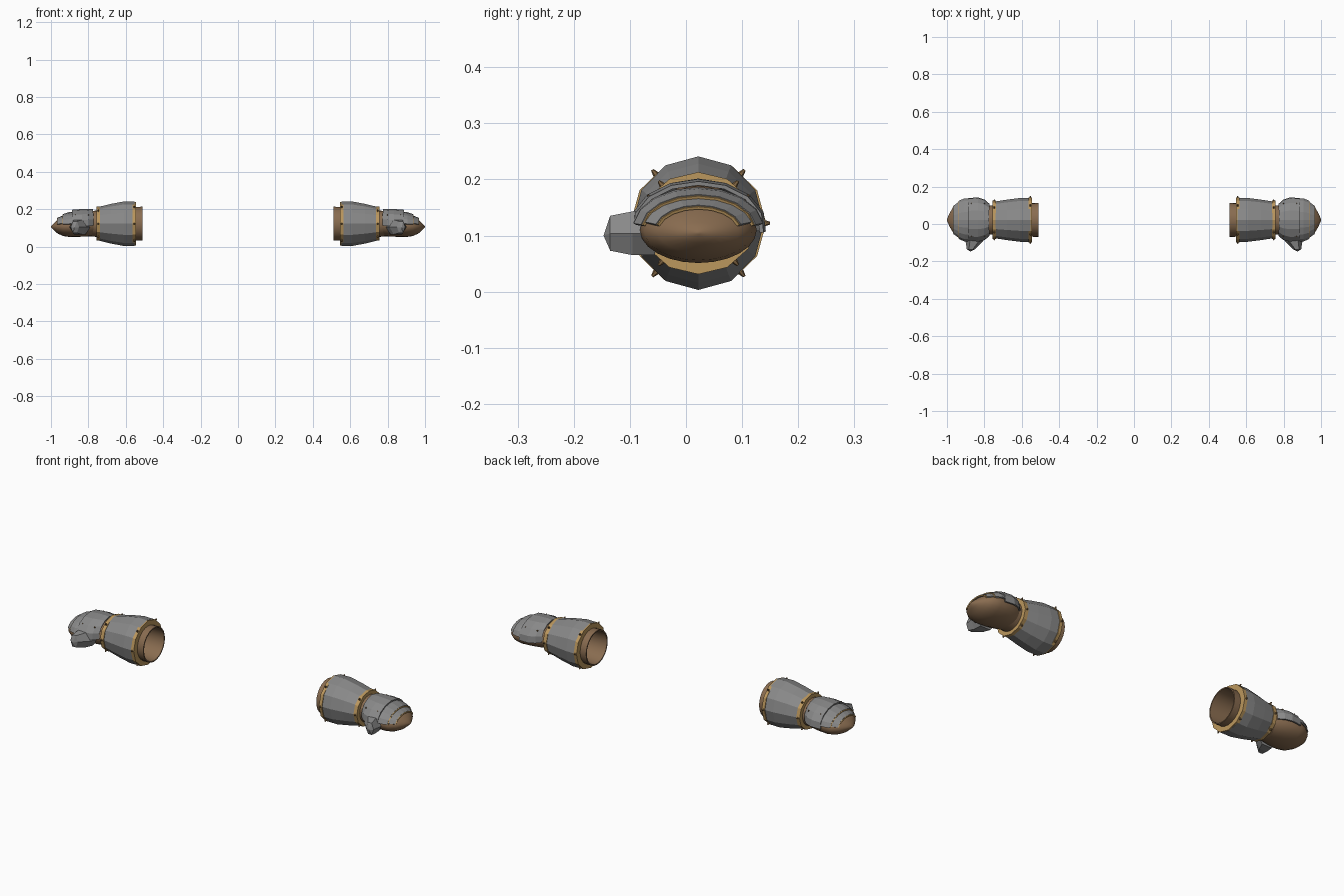
import bpy, bmesh
from math import sin, cos, pi, radians
from mathutils import Vector

if "Cube" in bpy.data.objects:
    bpy.data.objects.remove(bpy.data.objects["Cube"])

CY = 0.022  # sideways centre of each arm


def material(name, rgb):
    m = bpy.data.materials.new(name)
    m.use_nodes = True
    m.diffuse_color = (*rgb, 1)
    bsdf = next(n for n in m.node_tree.nodes if n.type == "BSDF_PRINCIPLED")
    bsdf.inputs["Base Color"].default_value = (*rgb, 1)
    bsdf.inputs["Roughness"].default_value = 0.8
    return m


LEATHER = material("brown leather", (0.25, 0.15, 0.08))
STEEL = material("grey steel", (0.25, 0.25, 0.25))
GOLD = material("gold trim", (0.50, 0.31, 0.11))
STUD = material("dark bronze studs", (0.22, 0.13, 0.055))


def finish(name, bm, mat, smooth=False, thickness=0):
    """Make the object and mirror it to the other arm."""
    if not thickness:
        bmesh.ops.recalc_face_normals(bm, faces=bm.faces)
    me = bpy.data.meshes.new(name)
    bm.to_mesh(me)
    bm.free()
    me.materials.append(mat)
    ob = bpy.data.objects.new(name, me)
    bpy.context.collection.objects.link(ob)
    if smooth:
        bpy.context.view_layer.objects.active = ob
        ob.select_set(True)
        bpy.ops.object.shade_smooth_by_angle(angle=radians(50))
        ob.select_set(False)
    if thickness:
        sol = ob.modifiers.new("Thickness", "SOLIDIFY")
        sol.thickness = thickness
        sol.offset = 0
    mir = ob.modifiers.new("Other arm", "MIRROR")
    mir.use_mirror_merge = False
    return ob


def loft(bm, rings, sides, start=0, sweep=360, caps=(), loop=False):
    """Skin elliptical rings (x, z centre, y radius, z radius) along x."""
    closed = sweep == 360
    count = sides if closed else sides + 1
    rows = []
    for x, z, ry, rz in rings:
        angles = [radians(start + sweep * i / sides) for i in range(count)]
        rows.append([bm.verts.new((x, CY + ry * cos(a), z + rz * sin(a))) for a in angles])
    pairs = list(zip(rows, rows[1:]))
    if loop:
        pairs.append((rows[-1], rows[0]))
    for a, b in pairs:
        for i in range(sides):
            j = (i + 1) % count
            bm.faces.new((a[i], a[j], b[j], b[i]))
    for c in caps:
        bm.faces.new(rows[c])
    return rows


# Leather sleeve, hollow at the elbow end
bm = bmesh.new()
loft(bm, [(0.66, 0.122, 0.078, 0.078), (0.51, 0.122, 0.085, 0.085),
          (0.51, 0.122, 0.091, 0.091), (0.62, 0.122, 0.088, 0.088),
          (0.74, 0.122, 0.078, 0.072), (0.80, 0.122, 0.078, 0.066)], 24, caps=(0, -1))
finish("sleeve", bm, LEATHER, smooth=True)

# Mitten-like leather hand
bm = bmesh.new()
loft(bm, [(0.76, 0.122, 0.072, 0.064), (0.80, 0.118, 0.092, 0.064),
          (0.85, 0.114, 0.102, 0.062), (0.90, 0.110, 0.104, 0.059),
          (0.935, 0.108, 0.096, 0.052), (0.965, 0.106, 0.072, 0.036),
          (0.985, 0.105, 0.038, 0.018), (1.0, 0.105, 0.004, 0.003)], 24, caps=(0, -1))
finish("hand", bm, LEATHER, smooth=True)

# Twelve-sided forearm armour
bm = bmesh.new()
loft(bm, [(0.553, 0.122, 0.117, 0.118), (0.61, 0.122, 0.117, 0.119),
          (0.68, 0.122, 0.108, 0.106), (0.745, 0.122, 0.098, 0.090),
          (0.745, 0.122, 0.076, 0.070), (0.553, 0.122, 0.089, 0.089)], 12, loop=True)
finish("forearm_armour", bm, STEEL)

# Gold bands at both ends of the armour
BANDS = {"elbow_band": (0.546, 0.563, 0.121, 0.117, 0.088),
         "wrist_band": (0.737, 0.757, 0.103, 0.091, 0.070)}
for name, (x0, x1, ry, rz, inner) in BANDS.items():
    bm = bmesh.new()
    loft(bm, [(x0, 0.122, ry, rz), (x1, 0.122, ry, rz),
              (x1, 0.122, inner, inner), (x0, 0.122, inner, inner)], 12, loop=True)
    finish(name, bm, GOLD)


def add_stud(bm, place, outward, size):
    """Small pointed rivet facing outward."""
    turn = Vector(outward).to_track_quat("Z", "Y").to_matrix().to_4x4()
    turn.translation = Vector(place)
    bmesh.ops.create_cone(bm, cap_ends=True, segments=6, radius1=size,
                          radius2=size * 0.35, depth=size * 2, matrix=turn)


# Studs round the bands
bm = bmesh.new()
for x0, x1, ry, rz, inner in BANDS.values():
    for angle in (0, 50, 130, 180, 230, 310):
        a = radians(angle)
        add_stud(bm, ((x0 + x1) / 2, CY + ry * cos(a), 0.122 + rz * sin(a)),
                 (0, cos(a), sin(a)), 0.007)
finish("band_studs", bm, STUD)

# Overlapping plates on the back of the hand
PLATES = {
    "hand_plate": ([(0.775, 0.122, 0.084, 0.074), (0.80, 0.120, 0.106, 0.078),
                    (0.835, 0.118, 0.118, 0.079), (0.888, 0.116, 0.114, 0.077)], -8),
    "knuckle_plate": ([(0.882, 0.114, 0.113, 0.069), (0.905, 0.113, 0.113, 0.067),
                       (0.935, 0.112, 0.100, 0.058)], 6),
    "finger_plate": ([(0.932, 0.110, 0.099, 0.054), (0.963, 0.108, 0.076, 0.043)], 14),
}
for name, (rings, start) in PLATES.items():
    bm = bmesh.new()
    loft(bm, rings, 8, start=start, sweep=180 - 2 * start)
    finish(name, bm, STEEL, thickness=0.007)
    # Thin gold edge at the front of each plate
    if name != "hand_plate":
        x, z, ry, rz = rings[-1]
        bm = bmesh.new()
        loft(bm, [(x - 0.002, z, ry, rz), (x + 0.003, z, ry - 0.003, rz - 0.002)],
             8, start=start, sweep=180 - 2 * start)
        finish(name + "_trim", bm, GOLD, thickness=0.005)

# Rivets on the hand plate
bm = bmesh.new()
for x in (0.80, 0.87):
    for angle in (40, 140):
        a = radians(angle)
        add_stud(bm, (x, CY + 0.112 * cos(a), 0.118 + 0.078 * sin(a)), (0, cos(a), sin(a)), 0.006)
finish("hand_rivets", bm, STUD)

# Faceted thumb guard, narrowing to a blunt point
bm = bmesh.new()
rows = []
for x, y, along, high in ((0.845, -0.055, 0.058, 0.045), (0.855, -0.095, 0.045, 0.045),
                          (0.872, -0.135, 0.022, 0.036)):
    rows.append([bm.verts.new((x + along * cos(i * pi / 3), y, 0.104 + high * sin(i * pi / 3)))
                 for i in range(6)])
for a, b in zip(rows, rows[1:]):
    for i in range(6):
        j = (i + 1) % 6
        bm.faces.new((a[i], a[j], b[j], b[i]))
tip = bm.verts.new((0.875, -0.147, 0.10))
for i in range(6):
    bm.faces.new((rows[-1][i], rows[-1][(i + 1) % 6], tip))
bm.faces.new(rows[0])
finish("thumb_guard", bm, STEEL)
